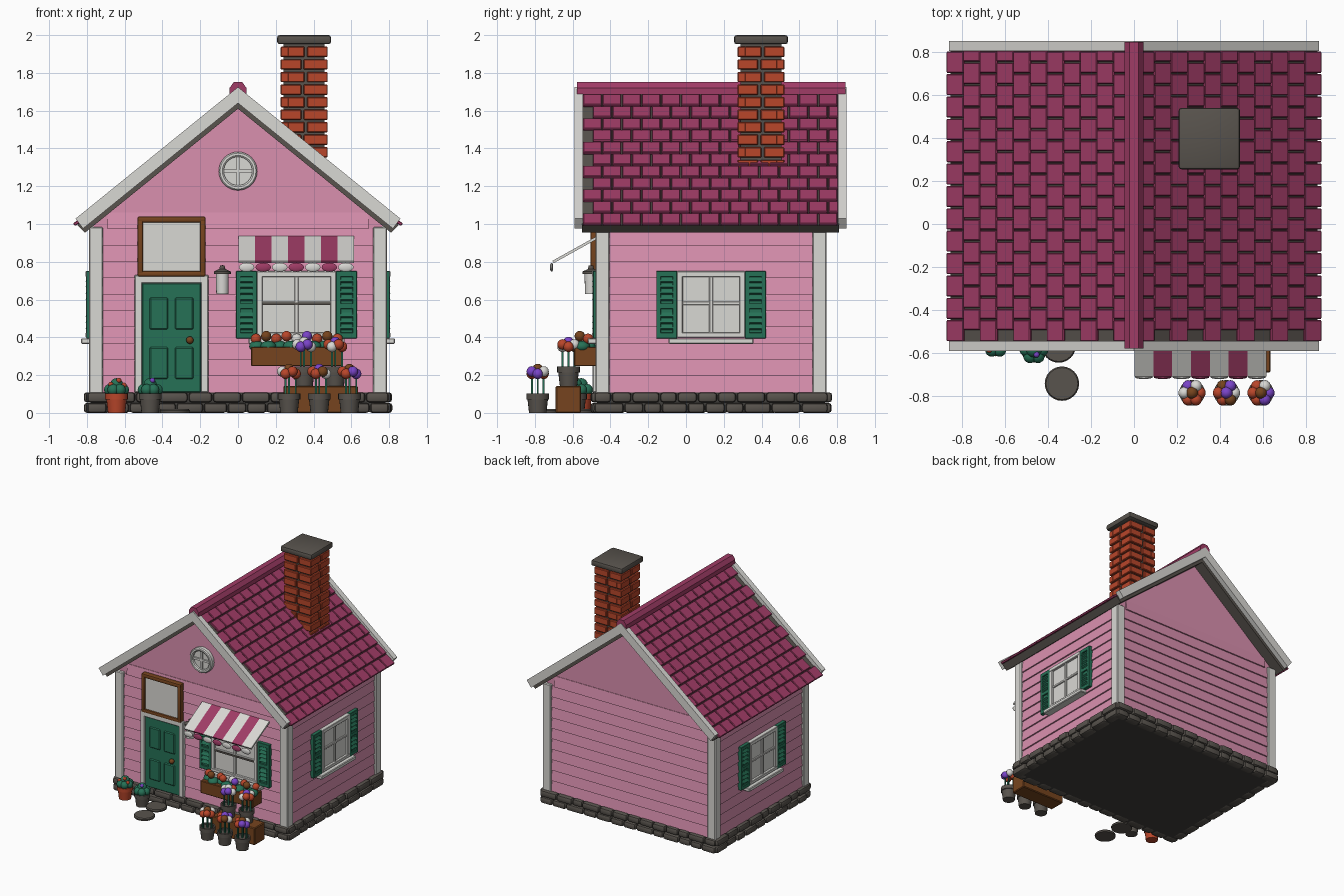
import bpy, bmesh, math, random
from mathutils import Matrix, Vector

if "Cube" in bpy.data.objects:
    bpy.data.objects.remove(bpy.data.objects["Cube"])
random.seed(4)
T, R, I = Matrix.Translation, Matrix.Rotation, Matrix.Identity(4)

def material(name, *rgb):
    m = bpy.data.materials.new(name)
    m.diffuse_color = [(c / 255 / 12.92 if c < 11 else ((c / 255 + .055) / 1.055) ** 2.4) for c in rgb] + [1]
    m.use_nodes = True
    m.node_tree.nodes["Principled BSDF"].inputs["Base Color"].default_value = m.diffuse_color
    return m
PINK = material("pink", 218, 144, 175)
MAGENTA = material("magenta", 160, 60, 102)
WHITE = material("off_white", 217, 216, 212)
GREEN = material("green", 38, 113, 86)
BROWN = material("brown", 118, 68, 30)
BRICK = material("brick_red", 185, 70, 42)
GREY = material("stone_grey", 88, 83, 77)
PURPLE = material("purple", 122, 68, 200)
DARK = material("charcoal", 64, 62, 59)

def finish(name, bm, *mats):
    bmesh.ops.recalc_face_normals(bm, faces=bm.faces[:])
    me = bpy.data.meshes.new(name)
    bm.to_mesh(me)
    bm.free()
    for m in mats:
        me.materials.append(m)
    ob = bpy.data.objects.new(name, me)
    bpy.context.collection.objects.link(ob)
    return ob

def boxes(name, items, mat, bevel=0, M=I, seg=1):
    """items: (x0,x1,y0,y1,z0,z1[,matrix])"""
    bm = bmesh.new()
    for it in items:
        lo, hi = Vector(it[0:6:2]), Vector(it[1:6:2])
        L = it[6] if len(it) > 6 else I
        bmesh.ops.create_cube(bm, size=1, matrix=M @ L @ T((lo + hi) / 2) @ Matrix.Diagonal((*(hi - lo), 1)))
    if bevel:
        bmesh.ops.bevel(bm, geom=bm.edges[:], offset=bevel, segments=seg, profile=.5, affect='EDGES', clamp_overlap=True)
    return finish(name, bm, mat)

def prism(name, pts, y0, y1, mat):
    bm = bmesh.new()
    f = bm.faces.new([bm.verts.new((x, y0, z)) for x, z in pts])
    ext = bmesh.ops.extrude_face_region(bm, geom=[f])['geom']
    bmesh.ops.translate(bm, vec=(0, y1 - y0, 0), verts=[v for v in ext if isinstance(v, bmesh.types.BMVert)])
    return finish(name, bm, mat)

def lathe(name, pts, M, mat, n=24):
    bm = bmesh.new()
    vs = [bm.verts.new((r, 0, z)) for r, z in pts]
    es = [bm.edges.new(p) for p in zip(vs, vs[1:])]
    bmesh.ops.spin(bm, geom=vs + es, cent=(0, 0, 0), axis=(0, 0, 1), angle=2 * math.pi, steps=n)
    bmesh.ops.remove_doubles(bm, verts=bm.verts[:], dist=1e-5)
    bm.transform(M)
    return finish(name, bm, mat)

def balls(name, items, mats):
    """items: (position, radii, material index)"""
    bm = bmesh.new()
    for p, r, k in items:
        n = len(bm.faces)
        bmesh.ops.create_uvsphere(bm, u_segments=14, v_segments=8, radius=1, matrix=T(p) @ Matrix.Diagonal((*r, 1)))
        bm.faces.ensure_lookup_table()
        for f in bm.faces[n:]:
            f.material_index = k
    return finish(name, bm, *mats)

# local wall frames: x along the wall, -y outward
CY = 0.133
FRONT = T((0, -.455, 0))
BACK = T((0, .722, 0)) @ R(math.pi, 4, 'Z')
RIGHT = T((.765, CY, 0)) @ R(math.pi / 2, 4, 'Z')
LEFT = T((-.765, CY, 0)) @ R(-math.pi / 2, 4, 'Z')

# house body, siding and corner posts
prism("house_walls", [(-.765, .1), (.765, .1), (.765, 1.02), (0, 1.64), (-.765, 1.02)], -.455, .722, PINK)
shear = Matrix.Identity(4)
shear[1][2] = .13
for nm, M, w, n in (("front", FRONT, .76, 11), ("back", BACK, .76, 11), ("right", RIGHT, .58, 10), ("left", LEFT, .58, 10)):
    rows = []
    for k in range(n):
        hw = .69 if k == 10 else w
        rows.append((-hw, hw, -.015, .01, 0, .087, T((0, 0, .108 + .0865 * k)) @ shear))
    boxes(nm + "_siding", rows, PINK, 0, M)
boxes("corner_posts", [(min(s * .715, s * .79), max(s * .715, s * .79), y, y + .075, .1, .985)
                       for s in (-1, 1) for y in (-.48, .67)], WHITE, .006)

# stone foundation
boxes("foundation_core", [(-.78, .78, -.47, .735, .004, .108)], DARK)
stones = []
for M, w in ((FRONT, .80), (BACK, .80), (RIGHT, .62), (LEFT, .62)):
    for row in range(2):
        u = -w
        while u < w - .03:
            l = min(random.uniform(.09, .16), w - u)
            if w - u - l < .06:
                l = w - u
            d = random.uniform(.04, .052)
            stones.append((u + .003, u + l - .003, -d, .03, .056 * row, .056 * row + .053, M))
            u += l
boxes("foundation_stones", stones, GREY, .016, seg=2)

# roof: slab, barge boards, shingles, ridge
def gable_band(name, top, xo, bot, xi, y0, y1, mat):
    s = .81
    prism(name, [(0, top), (xo, top - s * xo), (xi, bot - s * xi), (0, bot), (-xi, bot - s * xi), (-xo, top - s * xo)], y0, y1, mat)
gable_band("roof_slab", 1.685, .852, 1.61, .81, -.55, .81, GREY)
gable_band("front_barge_board", 1.725, .86, 1.64, .82, -.59, -.545, WHITE)
gable_band("back_barge_board", 1.725, .86, 1.64, .82, .805, .85, WHITE)
A = math.atan(.81)
for nm, s in (("right", 1), ("left", -1)):
    tiles = []
    M = T((0, 0, 1.683)) @ R(0 if s > 0 else math.pi, 4, 'Z') @ R(A, 4, 'Y')
    for i in range(11):
        L = T((.012 + .1 * i, 0, .001)) @ R(-math.radians(4), 4, 'Y')
        y = -.545 + (.052 if i % 2 else 0)
        while y < .79:
            y1 = min(y + .098, .805)
            a, b = sorted((s * y, s * y1))
            tiles.append((0, .096, a, b, -.004, .014, L))
            y += .104
    boxes(nm + "_shingles", tiles, MAGENTA, .004, M)
prism("roof_ridge", [(-.045, 1.685), (.045, 1.685), (.045, 1.72), (.022, 1.752), (-.022, 1.752), (-.045, 1.72)], -.578, .845, MAGENTA)

# chimney
CH = T((.35, .397, 0))
boxes("chimney_core", [(-.108, .108, -.108, .108, 1.25, 1.96)], GREY, 0, CH)
bricks = []
for k in range(10):
    z = 1.285 + .0665 * k
    for q in range(4):
        Q = R(q * math.pi / 2, 4, 'Z')
        for a, b in ((-.125, -.015), (-.003, .088)):
            if k % 2:
                a, b = -b, -a
            bricks.append((a, b, -.125, -.08, z, z + .055, Q))
boxes("chimney_bricks", bricks, BRICK, .005, CH)
boxes("chimney_cap", [(-.143, .143, -.143, .143, 1.952, 2.0)], GREY, .014, CH, 2)

# windows with shutters and sills
def window(nm, M, hw, sash_bar):
    z0, z1 = .40, .75
    boxes(nm + "_frame", [(-hw, -hw + .03, -.04, 0, z0, z1), (hw - .03, hw, -.04, 0, z0, z1),
                          (-hw, hw, -.042, 0, z1 - .03, z1), (-hw, hw, -.042, 0, z0, z0 + .025),
                          (-.01, .01, -.034, 0, z0, z1), (-hw, hw, -.032, 0, .572, .59)], WHITE, .003, M)
    boxes(nm + "_pane", [(-hw + .01, hw - .01, -.022, 0, z0 + .01, z1 - .01)], WHITE, 0, M)
    boxes(nm + "_sill", [(-hw - .045, hw + .045, -.065, 0, .365, .395)], WHITE, .005, M)
    if sash_bar:
        boxes(nm + "_sash_bar", [(-hw + .03, hw - .03, -.037, 0, .57, .584)], GREY, 0, M)
    sh, sl = [], []
    for s in (-1, 1):
        c = s * (hw + .055)
        sh += [(c - .055, c + .055, -.026, 0, .395, .75)]
        sh += [(c + e - .012, c + e + .012, -.038, 0, .395, .75) for e in (-.043, .043)]
        sh += [(c - .055, c + .055, -.038, 0, z, z + .03) for z in (.395, .55, .72)]
        sl += [(c - .033, c + .033, -.012, .004, -.012, .012, T((0, -.026, z)) @ R(math.radians(-30), 4, 'X'))
               for z in (.45, .483, .516, .605, .638, .671, .7)]
    boxes(nm + "_shutters", sh, GREEN, .002, M)
    boxes(nm + "_shutter_slats", sl, GREEN, 0, M)
window("front_window", FRONT @ T((.31, 0, 0)), .21, True)
window("right_window", RIGHT, .18, False)
window("left_window", LEFT, .18, False)

# round gable window
G = T((0, -.455, 1.28)) @ R(math.pi / 2, 4, 'X')
lathe("gable_window_frame", [(.075, 0), (.075, .03), (.083, .036), (.095, .036), (.102, .028), (.102, 0)], G, WHITE, 32)
lathe("gable_window_pane", [(0, .012), (.08, .012), (.08, 0)], G, WHITE, 32)
boxes("gable_window_bars", [(-.08, .08, -.026, 0, -.008, .008), (-.008, .008, -.026, 0, -.08, .08)], WHITE, 0, T((0, -.455, 1.28)))

# door, sign and wall lamp
DX = FRONT @ T((-.352, 0, 0))
boxes("door_frame", [(-.195, -.155, -.04, 0, .108, .73), (.155, .195, -.04, 0, .108, .73), (-.195, .195, -.04, 0, .685, .73)], WHITE, .004, DX)
boxes("door", [(-.157, .157, -.03, 0, .108, .688)], GREEN, .006, DX)
boxes("door_panels", [(c - .05, c + .05, -.037, 0, z, z + .172) for c in (-.067, .067) for z in (.178, .44)], GREEN, .008, DX)
balls("door_knob", [((-.255, -.50, .385), (.02, .02, .02), 0)], [BROWN])
boxes("sign_frame", [(-.18, .18, -.05, 0, 1.008, 1.04), (-.18, .18, -.05, 0, .722, .75),
                     (-.18, -.15, -.05, 0, .722, 1.04), (.15, .18, -.05, 0, .722, 1.04)], BROWN, .009, DX, 2)
boxes("sign_board", [(-.16, .16, -.036, 0, .735, 1.025)], WHITE, 0, DX)
LX = T((-.083, -.503, 0))
lathe("lamp_glass", [(0, .63), (.032, .63), (.034, .735), (0, .735)], LX, WHITE, 16)
lathe("lamp_cap", [(0, .735), (.045, .735), (.045, .748), (.016, .762), (.012, .78), (0, .782)], LX, GREY, 16)
boxes("lamp_bracket", [(-.012, .012, 0, .05, .738, .752)], GREY, 0, LX)

# striped awning with scalloped edge
tilt = math.atan2(.125, .225)
AW = T((.002, -.475, .925)) @ R(tilt, 4, 'X')
w = .613 / 7
for nm, mat, ks in (("white", WHITE, range(0, 7, 2)), ("magenta", MAGENTA, range(1, 7, 2))):
    boxes("awning_" + nm + "_stripes", [(k * w, (k + 1) * w, -.262, .01, -.006, .008) for k in ks], mat, 0, AW)
balls("awning_scallops", [((.002 + (k + .5) * w, -.712, .771), (.042, .009, .024), k % 2) for k in range(7)], [WHITE, MAGENTA])

# flower pots
FLOWERS = [BRICK, PURPLE, WHITE, BROWN]
POT = [(0, 0), (.046, 0), (.054, .07), (.06, .072), (.06, .103), (.049, .103), (.049, .09), (0, .09)]
def flower_pot(nm, x, y, z, hues):
    lathe(nm, POT, T((x, y, z)), GREY, 20)
    ring = [(.036 * math.cos(a), .036 * math.sin(a)) for a in [k * math.pi / 3 for k in range(6)]]
    boxes(nm + "_stems", [(x + u - .005, x + u + .005, y + v - .005, y + v + .005, z + .08, z + .2) for u, v in ring[::2] + [(0, 0)]], GREEN)
    balls(nm + "_flowers", [((x + u, y + v, z + .207 + .012 * (k % 2)), (.028,) * 3, hues[k]) for k, (u, v) in enumerate(ring)]
          + [((x, y, z + .232), (.028,) * 3, hues[6])], FLOWERS)
flower_pot("front_pot_left", .27, -.785, 0, (0, 2, 1, 2, 0, 0, 3))
flower_pot("front_pot_middle", .43, -.785, 0, (2, 1, 3, 0, 0, 3, 1))
flower_pot("front_pot_right", .59, -.785, 0, (1, 2, 0, 0, 0, 1, 3))
flower_pot("crate_pot_left", .35, -.622, .143, (2, 0, 1, 2, 1, 1, 2))
flower_pot("crate_pot_right", .515, -.622, .143, (0, 2, 3, 0, 2, 0, 1))
boxes("pot_crate", [(.24, .635, -.69, -.555, 0, .143)], BROWN, .006)

# window flower box
boxes("flower_box", [(.07, .55, -.592, -.475, .247, .35)], BROWN, .005)
balls("flower_box_leaves", [((.10 + .06 * k, -.535 + .015 * (-1) ** k, .352), (.042, .042, .03), 0) for k in range(8)], [GREEN])
balls("flower_box_flowers", [((.095 + .054 * k, -.54 + .022 * (-1) ** k, .392 + .014 * (k % 2)), (.028,) * 3,
                              (0, 3, 0, 0, 2, 1, 0, 3, 0)[k]) for k in range(9)], FLOWERS)

# bushes by the door
def bush(nm, x, y, potmat, hue):
    lathe(nm + "_pot", POT, T((x, y, 0)), potmat, 20)
    it = [((x + .036 * math.cos(a), y + .036 * math.sin(a), .122), (.031,) * 3, 0) for a in [k * math.pi / 3 for k in range(6)]]
    it += [((x, y, .148), (.036,) * 3, 0)]
    it += [((x + u, y + v, z), (.014,) * 3, 1) for u, v, z in ((.012, -.022, .172), (-.03, -.03, .15), (.04, -.02, .146))][:3 if hue is BRICK else 1]
    balls(nm + "_leaves", it, [GREEN, hue])
bush("red_pot_bush", -.643, -.555, BRICK, BRICK)
bush("grey_pot_bush", -.465, -.585, GREY, PURPLE)

# stepping stones
for nm, x, y in (("near", -.335, -.742), ("far", -.35, -.565)):
    lathe(nm + "_stepping_stone", [(0, 0), (.078, 0), (.08, .012), (.074, .02), (0, .02)], T((x, y, 0)), GREY, 24)

bpy.ops.object.select_all(action='SELECT')
bpy.context.view_layer.objects.active = bpy.data.objects["door_knob"]
bpy.ops.object.shade_smooth_by_angle(angle=math.radians(35))
